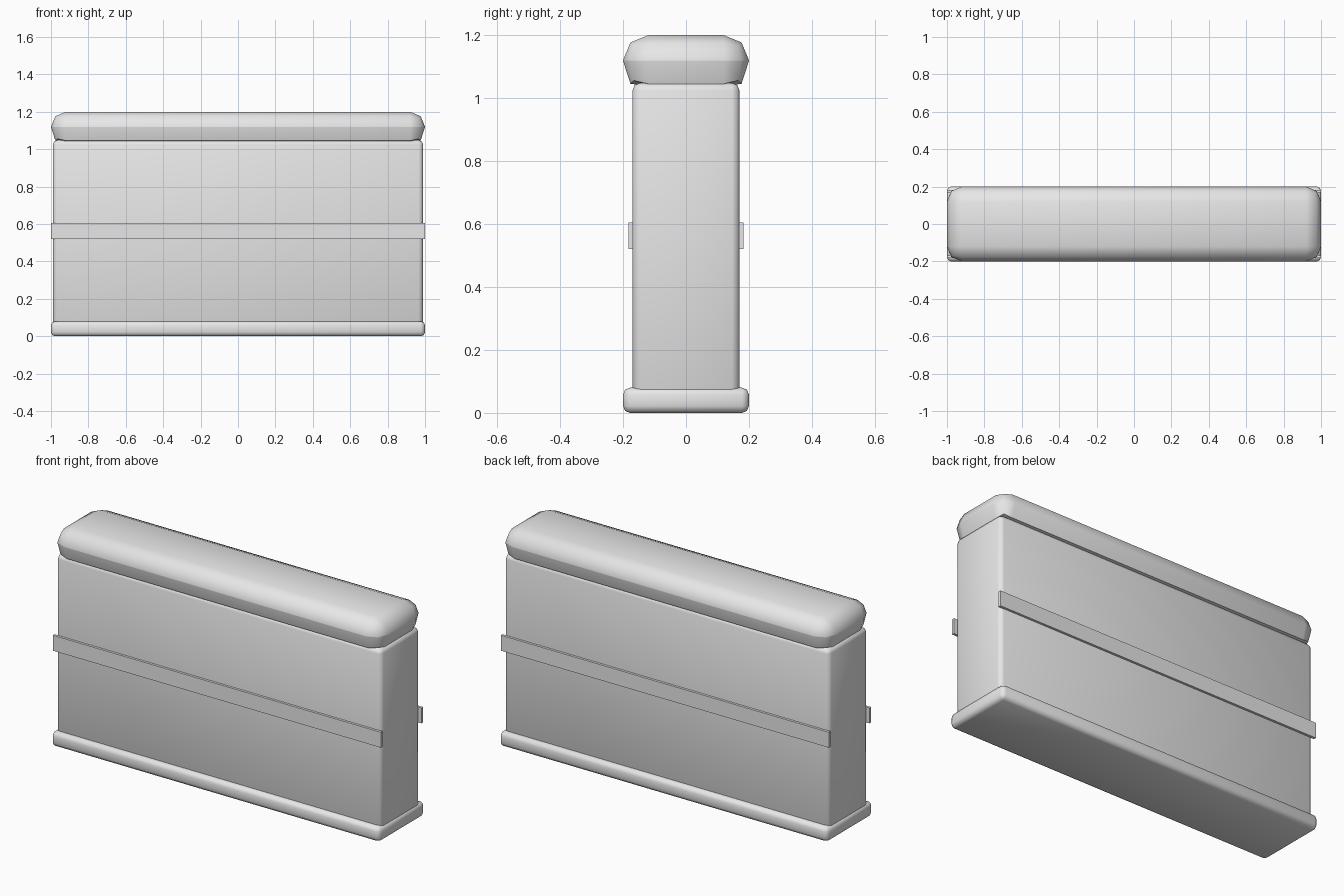
import bpy, bmesh
from mathutils import Matrix

if "Cube" in bpy.data.objects:
    bpy.data.objects.remove(bpy.data.objects["Cube"])

grey = bpy.data.materials.new("light_grey")
grey.diffuse_color = (0.8, 0.8, 0.8, 1)
grey.use_nodes = True
grey.node_tree.nodes["Principled BSDF"].inputs["Base Color"].default_value = grey.diffuse_color


def block(name, half_x, y0, y1, z0, z1, bevel=0, segments=2, tweak=None):
    """Box with optional rounded edges; tweak adjusts each vertex."""
    bm = bmesh.new()
    size = Matrix.Diagonal((2 * half_x, y1 - y0, z1 - z0, 1))
    centre = Matrix.Translation((0, (y0 + y1) / 2, (z0 + z1) / 2))
    bmesh.ops.create_cube(bm, size=1, matrix=centre @ size)
    if bevel:
        bmesh.ops.bevel(bm, geom=bm.edges[:], offset=bevel, segments=segments,
                        profile=0.5, affect='EDGES', clamp_overlap=True)
    if tweak:
        for v in bm.verts:
            tweak(v)
    mesh = bpy.data.meshes.new(name)
    bm.to_mesh(mesh)
    bm.free()
    mesh.materials.append(grey)
    obj = bpy.data.objects.new(name, mesh)
    bpy.context.collection.objects.link(obj)
    if bevel:
        bpy.context.view_layer.objects.active = obj
        obj.select_set(True)
        bpy.ops.object.shade_smooth_by_angle(angle=1.05)
        obj.select_set(False)
    return obj


def fuller_underside(v):
    # the lower curve of the cap is fuller than the upper one
    if v.co.z < 1.11:
        v.co.z = max(1.038, v.co.z - 0.016)


# base slab, wall body and rounded cap
block("base_slab", 1.0, -0.2, 0.2, 0.0, 0.08, 0.022)
block("wall_body", 0.99, -0.17, 0.17, 0.05, 1.048, 0.024)
block("rounded_cap", 1.0, -0.2, 0.2, 1.038, 1.2, 0.08, tweak=fuller_underside)

# thin trim strips on both long faces
block("front_trim_strip", 1.0, -0.183, -0.168, 0.52, 0.605)
block("back_trim_strip", 1.0, 0.168, 0.183, 0.52, 0.605)
